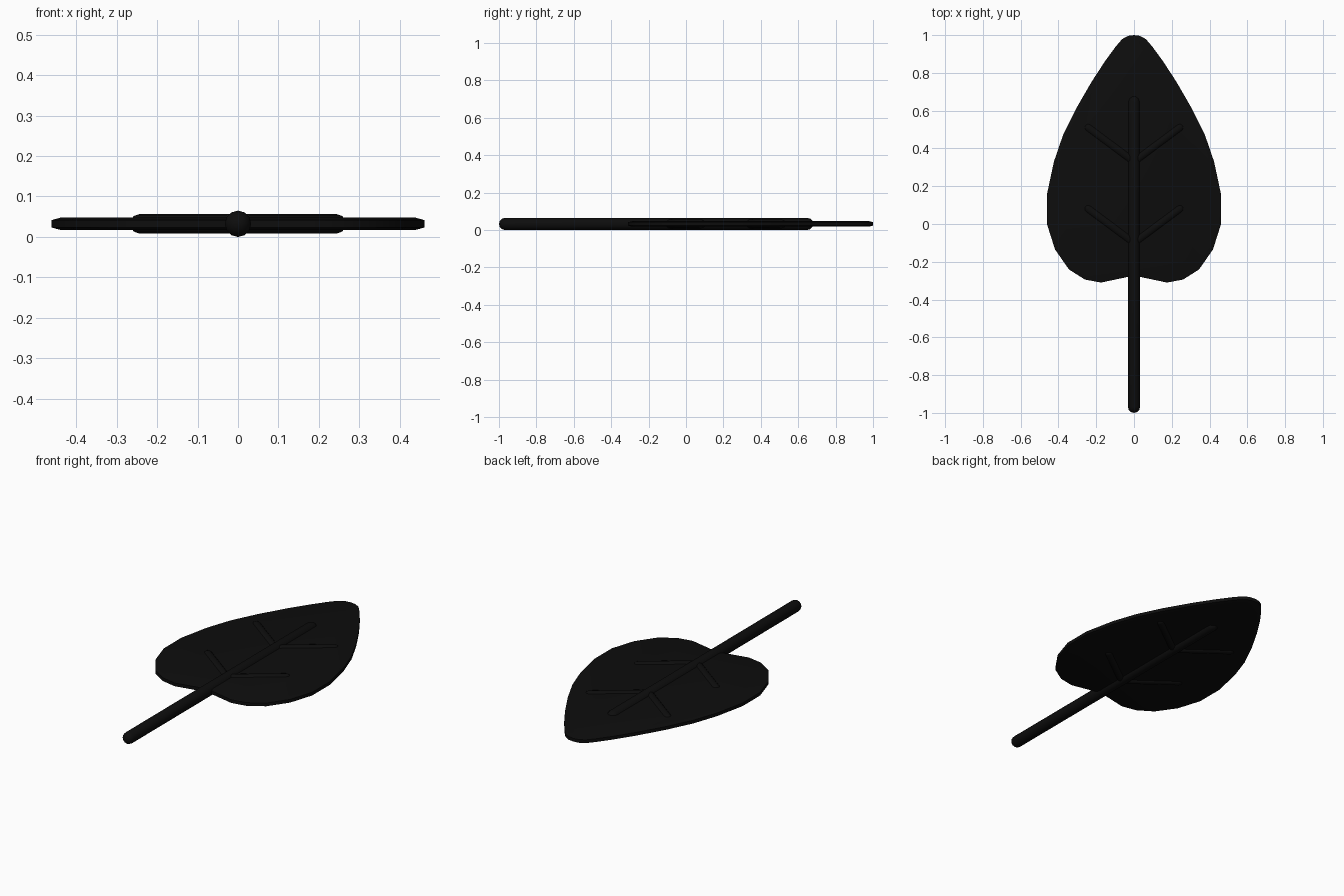
import bpy, bmesh
from math import sin, cos, pi
from mathutils import Vector

if "Cube" in bpy.data.objects:
    bpy.data.objects.remove(bpy.data.objects["Cube"])

Z = 0.0325
mat = bpy.data.materials.new("dark")
mat.diffuse_color = (0.004, 0.004, 0.004, 1)
mat.use_nodes = True
mat.node_tree.nodes["Principled BSDF"].inputs["Base Color"].default_value = mat.diffuse_color


def finish(name, bm, angle):
    bmesh.ops.recalc_face_normals(bm, faces=bm.faces[:])
    me = bpy.data.meshes.new(name)
    bm.to_mesh(me)
    bm.free()
    me.materials.append(mat)
    ob = bpy.data.objects.new(name, me)
    bpy.context.collection.objects.link(ob)
    bpy.ops.object.select_all(action='DESELECT')
    ob.select_set(True)
    bpy.context.view_layer.objects.active = ob
    bpy.ops.object.shade_smooth_by_angle(angle=angle)
    return ob


def capsule(name, a, b, r, sides=12, steps=3):
    """Round-ended rod whose tips touch points a and b."""
    a, b = Vector((*a, Z)), Vector((*b, Z))
    length = (b - a).length
    prof = [(r * sin(i / steps * pi / 2), r - r * cos(i / steps * pi / 2)) for i in range(steps + 1)]
    prof += [(x, length - h) for x, h in reversed(prof)]
    bm = bmesh.new()
    vs = [bm.verts.new((x, 0, h)) for x, h in prof]
    edges = [bm.edges.new(p) for p in zip(vs, vs[1:])]
    bmesh.ops.spin(bm, geom=vs + edges, cent=(0, 0, 0), axis=(0, 0, 1),
                   angle=2 * pi, steps=sides, use_merge=True)
    bmesh.ops.remove_doubles(bm, verts=bm.verts[:], dist=1e-5)
    rot = (b - a).to_track_quat('Z', 'Y').to_matrix()
    for v in bm.verts:
        v.co = rot @ v.co + a
    return finish(name, bm, 0.9)


# Leaf blade: mirrored half outline, thickened, with a chamfered rim
half = [(.032, .996), (.064, .978), (.1, .935), (.154, .861), (.225, .752), (.307, .61),
        (.376, .47), (.424, .33), (.461, .156), (.461, 0), (.418, -.135),
        (.344, -.241), (.26, -.294), (.175, -.31), (.037, -.281)]
outline = [(0, 1)] + half + [(0, -.272)] + [(-x, y) for x, y in reversed(half)]
bm = bmesh.new()
base = bm.faces.new([bm.verts.new((x, y, Z - .009)) for x, y in outline])
out = bmesh.ops.extrude_face_region(bm, geom=[base], use_keep_orig=True)
bmesh.ops.translate(bm, vec=(0, 0, .018), verts=[g for g in out['geom'] if isinstance(g, bmesh.types.BMVert)])
bmesh.ops.recalc_face_normals(bm, faces=bm.faces[:])
caps = [f for f in bm.faces if len(f.verts) > 4]
bmesh.ops.inset_region(bm, faces=caps, thickness=.022, depth=.006, use_even_offset=True)
finish("leaf_blade", bm, 0.5)

# Stem and midrib
capsule("stem", (0, -1), (0, .68), .0325)

# Side veins
for label, y in (("lower", -.1), ("upper", .33)):
    for side, s in (("left", -1), ("right", 1)):
        capsule(f"{label}_vein_{side}", (0, y), (s * .262, y + .195), .0245)
